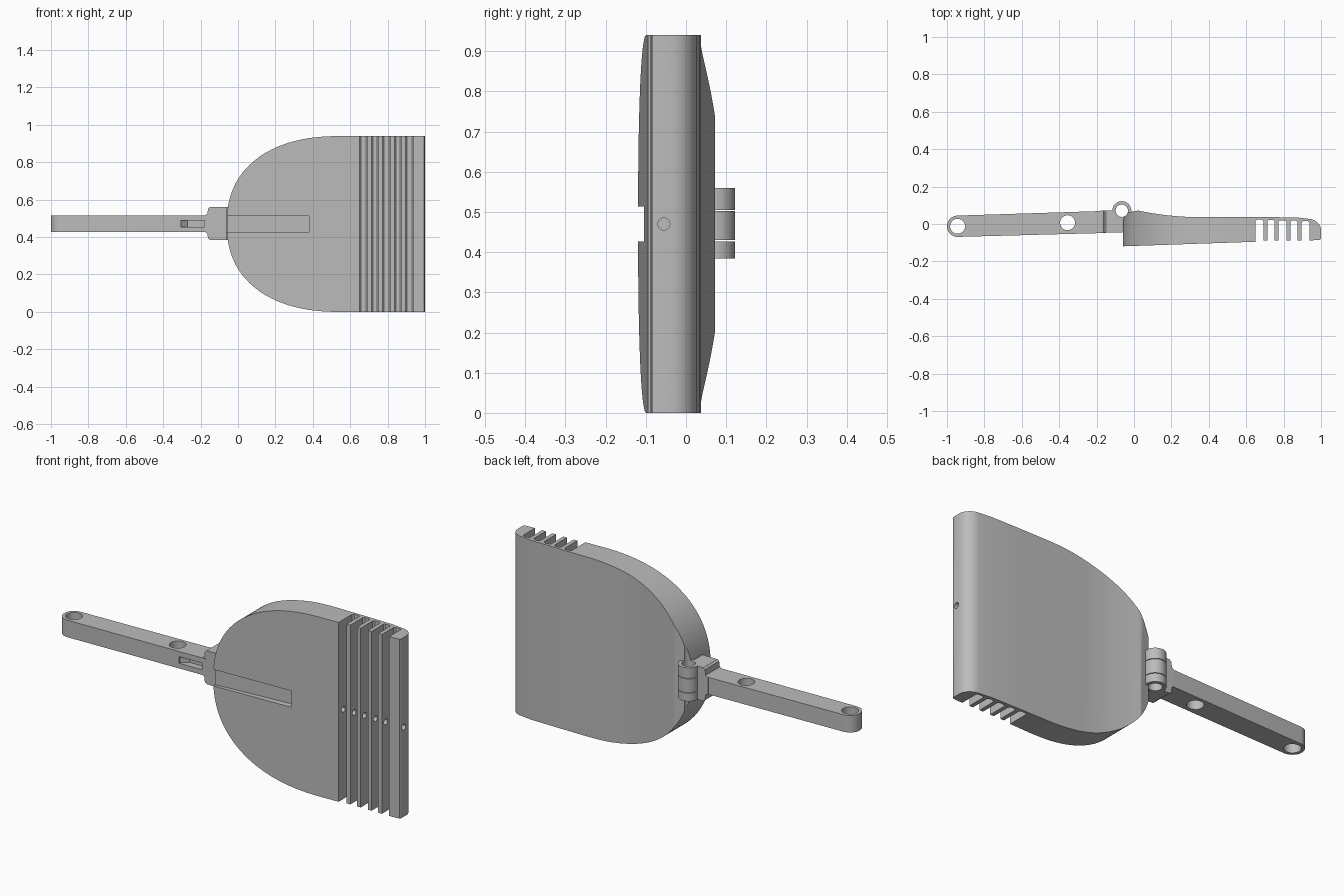
import bpy, bmesh, math
from mathutils import Vector

if "Cube" in bpy.data.objects:
    bpy.data.objects.remove(bpy.data.objects["Cube"])

MID = 0.47          # height of the symmetry plane
HINGE = (-0.065, 0.071)

grey = bpy.data.materials.new("plain grey")
grey.use_nodes = True
grey.diffuse_color = (0.5, 0.5, 0.5, 1)
grey.node_tree.nodes["Principled BSDF"].inputs["Base Color"].default_value = (0.5, 0.5, 0.5, 1)


def prism(name, pts, lo, hi, axis="z"):
    """Extrude a 2D outline: (x, y) along z, (x, z) along y or (y, z) along x."""
    place = {"z": lambda a, b, t: (a, b, t),
             "y": lambda a, b, t: (a, t, b),
             "x": lambda a, b, t: (t, a, b)}[axis]
    bm = bmesh.new()
    face = bm.faces.new([bm.verts.new(place(a, b, lo)) for a, b in pts])
    ext = bmesh.ops.extrude_face_region(bm, geom=[face])
    moved = [v for v in ext["geom"] if isinstance(v, bmesh.types.BMVert)]
    bmesh.ops.translate(bm, verts=moved, vec=Vector(place(0, 0, hi - lo)))
    bmesh.ops.recalc_face_normals(bm, faces=bm.faces)
    mesh = bpy.data.meshes.new(name)
    bm.to_mesh(mesh)
    bm.free()
    mesh.materials.append(grey)
    obj = bpy.data.objects.new(name, mesh)
    bpy.context.collection.objects.link(obj)
    return obj


def arc(cx, cy, r, start=0, end=360, n=32):
    full = end - start == 360
    steps = [math.radians(start + (end - start) * i / n) for i in range(n if full else n + 1)]
    return [(cx + r * math.cos(a), cy + r * math.sin(a)) for a in steps]


def rect(x0, x1, y0, y1):
    return [(x0, y0), (x1, y0), (x1, y1), (x0, y1)]


def combine(obj, tool, operation="DIFFERENCE"):
    mod = obj.modifiers.new("cut", "BOOLEAN")
    mod.operation, mod.solver, mod.object = operation, "EXACT", tool
    bpy.context.view_layer.objects.active = obj
    bpy.ops.object.modifier_apply(modifier=mod.name)
    bpy.data.objects.remove(tool)


def finish(obj):
    bpy.ops.object.select_all(action="DESELECT")
    obj.select_set(True)
    bpy.context.view_layer.objects.active = obj
    bpy.ops.object.shade_smooth_by_angle(angle=math.radians(28))


# Scoop side profile: front edge, comb teeth, rounded lip, curved back
profile = [(-0.08, -0.12), (0.65, -0.095)]
tooth_starts = [0.692, 0.752, 0.815, 0.875, 0.938]
slot_start = 0.65
for i, x in enumerate(tooth_starts):
    roof = 0.024 - 0.002 * i
    profile += [(slot_start, roof - 0.008), (slot_start + 0.008, roof),
                (x - 0.008, roof), (x, roof - 0.008), (x, -0.088)]
    slot_start = x + 0.021
    if x < 0.9:
        profile.append((slot_start, -0.088))
profile += [(0.995, -0.085), (1.0, -0.075)]
profile += [(0.93 + 0.07 * math.cos(a), -0.035 + 0.063 * math.sin(a))
            for a in (math.radians(9 * k) for k in range(11))]
profile += [(0.87, 0.035), (0.7, 0.037)]
for i in range(15):
    t = i / 14
    profile.append((0.33 - 0.31 * t, 0.037 + 0.035 * t ** 1.8))
profile.append((-0.08, 0.05))
scoop = prism("scoop", profile, -0.1, 1.1)

# Rounded outline of the scoop, trimmed out of the extrusion
outline = [(1.1, MID + 0.47), (1.1, MID - 0.47)]
for i in range(65):
    a = math.radians(270 - 180 * i / 64)
    c, s = math.cos(a), math.sin(a)
    outline.append((0.55 - 0.61 * abs(c) ** (2 / 2.3),
                    MID + 0.47 * math.copysign(abs(s) ** (2 / 2.3), s)))
combine(scoop, prism("trim", outline, -0.3, 0.3, "y"), "INTERSECT")

# Groove that receives the folded handle, wire hole through the teeth, pin hole
groove = [(-0.1, -0.2), (0.38, -0.2), (0.38, -0.07), (-0.1, -0.107)]
combine(scoop, prism("groove", groove, MID - 0.043, MID + 0.043))
combine(scoop, prism("wire_hole", arc(-0.055, MID, 0.015, n=20), 0.62, 1.1, "x"))
combine(scoop, prism("pin_hole", arc(*HINGE, 0.033), 0, 1))
finish(scoop)

# Handle bar with rounded end and two hanging holes
bar = arc(-0.943, -0.012, 0.057, 92, 268, 20) + [(-0.15, -0.048), (-0.15, 0.07)]
handle = prism("handle", bar, MID - 0.043, MID + 0.046)
for x, y in ((-0.943, -0.012), (-0.355, 0.007)):
    combine(handle, prism("hole", arc(x, y, 0.04), 0.3, 0.6))

# Latch pocket with a sloping end in the front of the handle
pocket = [(-0.305, -0.1), (-0.175, -0.1), (-0.175, -0.015), (-0.27, -0.015), (-0.305, -0.045)]
combine(handle, prism("pocket", pocket, MID - 0.016, MID + 0.019))
finish(handle)

# Wider hinge block with chamfered shoulders
block_shape = []
for s in (-1, 1):
    side = [(-0.178, 0.043), (-0.164, 0.052), (-0.16, 0.08), (-0.15, 0.088), (-0.062, 0.088)]
    side = [(x, MID + 0.002 + s * z) for x, z in side]
    block_shape += side if s < 0 else side[::-1]
block = prism("hinge_block", block_shape, -0.046, 0.071, "y")
combine(block, prism("pin_hole", arc(*HINGE, 0.033), 0, 1))
finish(block)

# Three hinge knuckles stacked on the pin axis
for name, lo, hi in (("lower_knuckle", 0.384, 0.427), ("middle_knuckle", 0.43, 0.502),
                     ("upper_knuckle", 0.505, 0.56)):
    knuckle = prism(name, arc(*HINGE, 0.051), lo, hi)
    combine(knuckle, prism("pin_hole", arc(*HINGE, 0.033), 0, 1))
    finish(knuckle)
